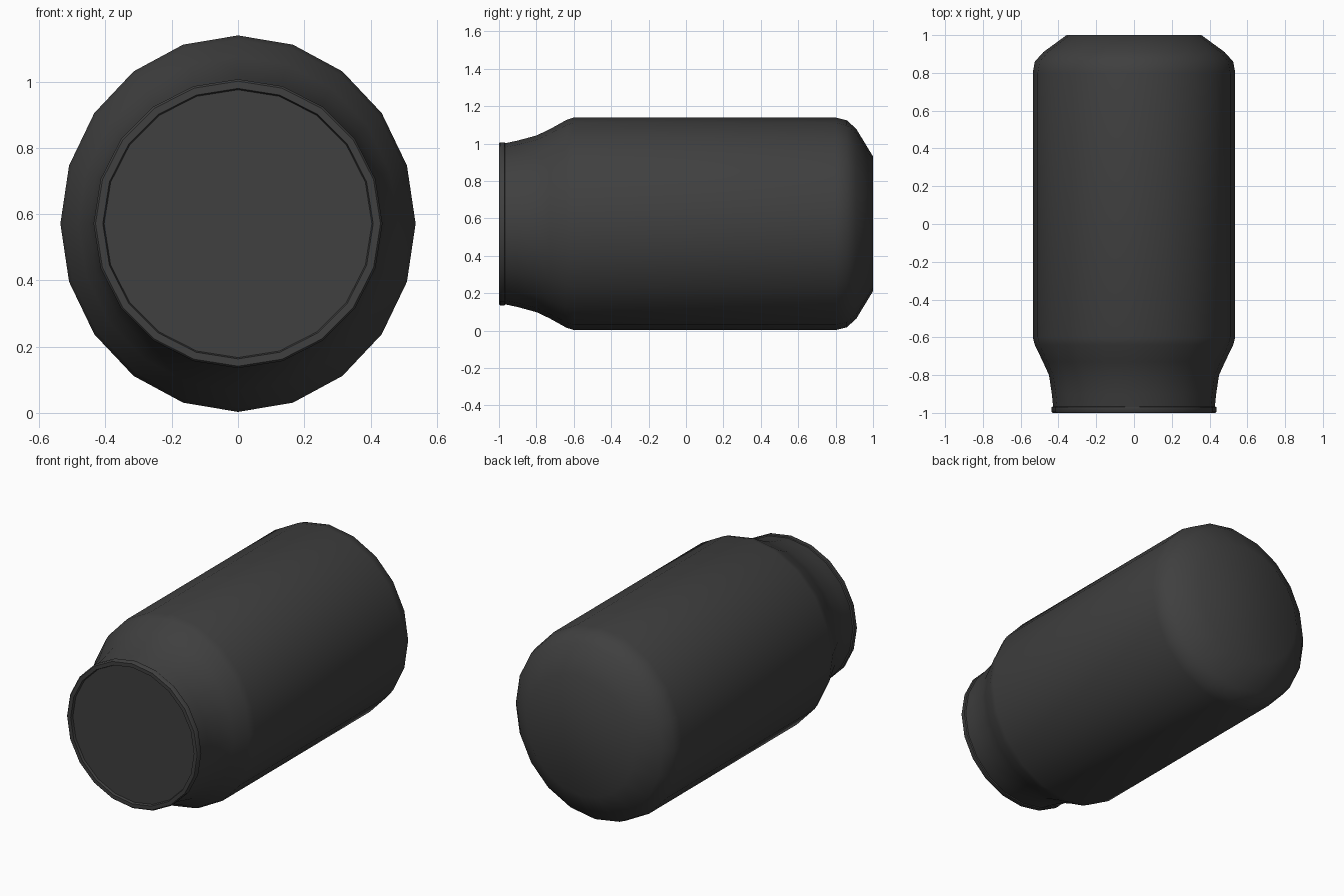
import bpy, bmesh, math

SIDES = 20
CENTRE_Z = 0.571

old = bpy.data.objects.get("Cube")
if old:
    bpy.data.objects.remove(old, do_unlink=True)

# One dark grey for the whole can
grey = bpy.data.materials.new("dark_grey")
grey.use_nodes = True
colour = (0.05, 0.05, 0.05, 1)
grey.diffuse_color = colour
grey.node_tree.nodes["Principled BSDF"].inputs["Base Color"].default_value = colour


def loft(name, rings, cap_start, cap_end):
    """Skin oval rings (y, x radius, z radius) along the y axis."""
    bm = bmesh.new()
    loops = []
    for y, rx, rz in rings:
        angles = [2 * math.pi * i / SIDES for i in range(SIDES)]
        loops.append([bm.verts.new((rx * math.sin(a), y, CENTRE_Z + rz * math.cos(a)))
                      for a in angles])
    for a, b in zip(loops, loops[1:]):
        for i in range(SIDES):
            j = (i + 1) % SIDES
            bm.faces.new((a[i], a[j], b[j], b[i]))
    if cap_start:
        bm.faces.new(loops[0])
    if cap_end:
        bm.faces.new(loops[-1])
    bmesh.ops.recalc_face_normals(bm, faces=bm.faces)
    mesh = bpy.data.meshes.new(name)
    bm.to_mesh(mesh)
    bm.free()
    mesh.materials.append(grey)
    obj = bpy.data.objects.new(name, mesh)
    bpy.context.collection.objects.link(obj)
    bpy.ops.object.select_all(action='DESELECT')
    obj.select_set(True)
    bpy.context.view_layer.objects.active = obj
    bpy.ops.object.shade_smooth_by_angle(angle=math.radians(45))
    return obj


# Body: neck, shoulder, straight wall and tapered base
loft("can_body", [
    (-0.97, 0.428, 0.43),
    (-0.90, 0.435, 0.445),
    (-0.80, 0.45, 0.472),
    (-0.73, 0.482, 0.505),
    (-0.64, 0.525, 0.555),
    (-0.60, 0.536, 0.568),
    (0.80, 0.536, 0.568),
    (0.86, 0.525, 0.553),
    (0.91, 0.48, 0.508),
    (1.00, 0.357, 0.36),
], True, True)

# Lid: rolled rim around a slightly sunken disc
loft("can_lid", [
    (-0.965, 0.425, 0.425),
    (-0.97, 0.436, 0.436),
    (-0.994, 0.436, 0.436),
    (-1.00, 0.43, 0.43),
    (-1.00, 0.408, 0.408),
    (-0.985, 0.404, 0.404),
], True, True)
